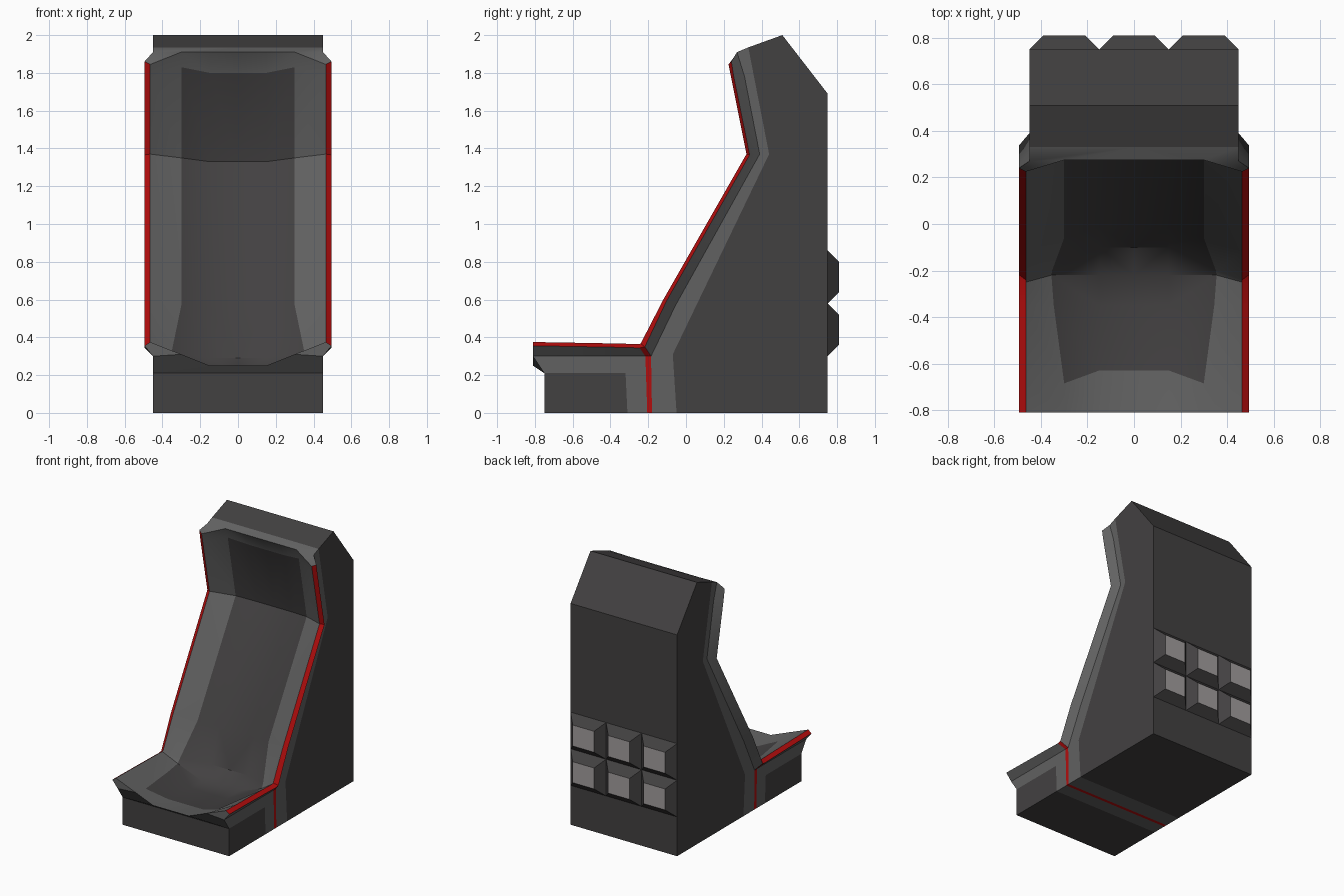
import bpy, bmesh
from math import radians

if "Cube" in bpy.data.objects:
    bpy.data.objects.remove(bpy.data.objects["Cube"])


def material(name, rgb):
    m = bpy.data.materials.new(name)
    m.diffuse_color = (*rgb, 1)
    m.use_nodes = True
    m.node_tree.nodes["Principled BSDF"].inputs["Base Color"].default_value = m.diffuse_color
    return m


DARK = material("dark_grey", (0.055, 0.052, 0.053))
MID = material("mid_grey", (0.12, 0.12, 0.12))
RED = material("red", (0.45, 0.004, 0.004))
PALE = material("pale_grey", (0.36, 0.34, 0.34))
W = 0.45  # half width of the body


def make(name, faces, mats, smooth=False, mirror=True):
    """faces: list of (points, material index)"""
    bm = bmesh.new()
    for pts, mi in faces:
        f = bm.faces.new([bm.verts.new(p) for p in pts])
        f.material_index = mi
    bmesh.ops.remove_doubles(bm, verts=bm.verts, dist=0.0005)
    me = bpy.data.meshes.new(name)
    bm.to_mesh(me)
    bm.free()
    for m in mats:
        me.materials.append(m)
    ob = bpy.data.objects.new(name, me)
    bpy.context.collection.objects.link(ob)
    if mirror:
        mod = ob.modifiers.new("mirror", 'MIRROR')
        mod.use_clip = True
    if smooth:
        bpy.ops.object.select_all(action='DESELECT')
        ob.select_set(True)
        bpy.context.view_layer.objects.active = ob
        bpy.ops.object.shade_smooth_by_angle(angle=radians(32))
    return ob


def plate(profile, swept):
    """Side face at x = W, with the listed profile edges carried to the middle"""
    out = [([(W, y, z) for y, z in profile], 0)]
    for i in swept:
        a, b = profile[i], profile[(i + 1) % len(profile)]
        out.append(([(W, *b), (W, *a), (0, *a), (0, *b)], 0))
    return out


# Body blocks and the bands between them
back = [(-.05, 0), (.75, 0), (.75, 1.69), (.51, 2), (.33, 1.935),
        (.36, 1.78), (.44, 1.37), (-.07, .31)]
make("back_body", plate(back, [0, 1, 2, 3]), [DARK])
make("seat_base", plate([(-.75, 0), (-.31, 0), (-.32, .21), (-.65, .21), (-.75, .21)], [0, 4]), [DARK])
make("front_band", plate([(-.31, 0), (-.205, 0), (-.215, .30), (-.32, .21)], [0]), [MID])
make("rear_band", plate([(-.18, 0), (-.05, 0), (-.07, .31), (-.185, .30)], [0]), [MID])
make("red_band", plate([(-.205, 0), (-.18, 0), (-.185, .30), (-.215, .30)], [0]), [RED])

# Cradle sections from lip to head: hollow middle, hollow side, rim inner,
# rim outer, flare foot, panel edge, as (y, z), with hollow side x first
stations = [
    (.30, (-.81, .25), (-.81, .31), (-.81, .375), (-.81, .355), (-.81, .30), (-.75, .21)),
    (.30, (-.63, .23), (-.685, .29), (-.68, .373), (-.68, .353), (-.68, .30), (-.65, .21)),
    (.345, (-.35, .205), (-.35, .28), (-.35, .367), (-.35, .347), (-.35, .30), (-.32, .21)),
    (.355, (-.22, .21), (-.22, .29), (-.25, .364), (-.245, .344), (-.215, .30), (-.215, .30)),
    (.352, (-.10, .29), (-.20, .32), (-.24, .367), (-.218, .35), (-.185, .30), (-.185, .30)),
    (.30, (-.015, .55), (-.06, .57), (-.12, .60), (-.103, .593), (-.055, .57), (-.07, .31)),
    (.30, (.44, 1.33), (.40, 1.35), (.32, 1.37), (.337, 1.366), (.39, 1.37), (.44, 1.37)),
    (.30, (.345, 1.80), (.305, 1.83), (.238, 1.78), (.253, 1.78), (.31, 1.78), (.36, 1.78)),
    (.30, (.275, 1.91), (.275, 1.91), (.225, 1.845), (.24, 1.86), (.27, 1.91), (.33, 1.935)),
]
rows = []
for hx, *pts in stations:
    xs = (.15, hx, .465, .495, W, W)
    rows.append([(0, *pts[0])] + [(x, *p) for x, p in zip(xs, pts)])

faces = []
for s in range(len(rows) - 1):
    for c in range(6):
        quad = [rows[s][c], rows[s][c + 1], rows[s + 1][c + 1], rows[s + 1][c]]
        quad = list(dict.fromkeys(quad))
        if len(quad) < 3:
            continue
        mi = 0
        if c == 3 or (s == 3 and c == 4):
            mi = 2      # red rim and its drop to the band
        elif c < 2 and 1 <= s <= 6:
            mi = 1      # dark padding in the hollow
        faces.append((quad, mi))
# Front lip and head ends
for r, step in ((rows[0], -1), (rows[-1], 1)):
    end = [r[0], r[1], r[2], r[5], r[6], (0, *r[6][1:])]
    faces.append((end[::step], 0))
    faces.append((r[2:6][::step], 0))
make("cradle", faces, [MID, DARK, RED], smooth=True)

# Six raised blocks on the back with pale caps
faces = []
ring = ((-1, -1), (-1, 1), (1, 1), (1, -1))
for cx in (-.3, 0, .3):
    for cz in (.44, .72):
        base = [(cx + .15 * i, .75, cz + .14 * k) for i, k in ring]
        cap = [(cx + .09 * i, .81, cz + .08 * k) for i, k in ring]
        faces.append((cap, 1))
        for i in range(4):
            j = (i + 1) % 4
            faces.append(([base[i], base[j], cap[j], cap[i]], 0))
make("back_blocks", faces, [DARK, PALE], mirror=False)
